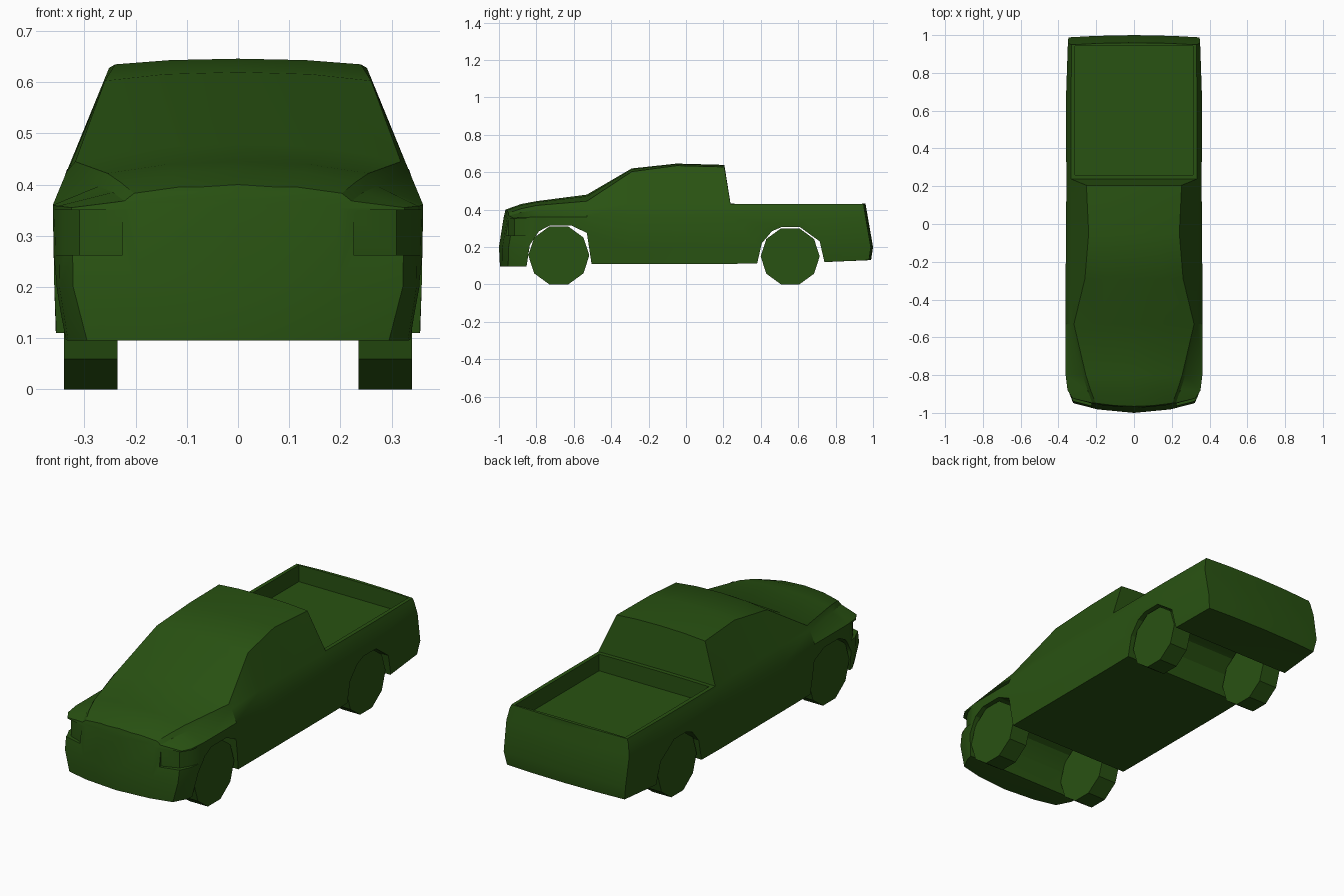
import bpy, bmesh, math

if "Cube" in bpy.data.objects:
    bpy.data.objects.remove(bpy.data.objects["Cube"])

paint = bpy.data.materials.new("green_paint")
paint.diffuse_color = (0.022, 0.085, 0.006, 1)
paint.use_nodes = True
paint.node_tree.nodes["Principled BSDF"].inputs["Base Color"].default_value = paint.diffuse_color


def finish(name, bm):
    bmesh.ops.remove_doubles(bm, verts=bm.verts, dist=0.0004)
    bmesh.ops.recalc_face_normals(bm, faces=bm.faces)
    me = bpy.data.meshes.new(name)
    bm.to_mesh(me)
    bm.free()
    ob = bpy.data.objects.new(name, me)
    bpy.context.collection.objects.link(ob)
    me.materials.append(paint)
    return ob


def prism(name, pts, lo, hi, axis):
    """Extrude an outline along x (points are y,z) or along z (points are x,y)."""
    bm = bmesh.new()
    place = (lambda p, t: (t, p[0], p[1])) if axis == 'x' else (lambda p, t: (p[0], p[1], t))
    a, b = ([bm.verts.new(place(p, t)) for p in pts] for t in (lo, hi))
    n = len(pts)
    bm.faces.new(a)
    bm.faces.new(b)
    for i in range(n):
        j = (i + 1) % n
        bm.faces.new((a[i], a[j], b[j], b[i]))
    return finish(name, bm)


# Curved nose and tail: y position as a function of x and z
def nose(x, z):
    return -1 + 0.5 * x * x + 0.035 * max(0, z - 0.25) / 0.15 + 0.05 * max(0, 0.2 - z)


def tail(x, z):
    return 1 - 0.1 * x * x - 0.04 * max(0, z - 0.2) / 0.23 - 0.15 * max(0, 0.2 - z)


def ring(bm, y, xb, zb, xw, zs, xf, zf, xh, zh, zc, f=1.0):
    """Cross-section: sill, flank, shoulder, beltline, top edge and crown."""
    xm, zm = xh * 0.55, zh + 0.75 * (zc - zh)
    right = [(xb, zb), (xw - 0.003, 0.2), (xw, zs), (xf, zf), (xh, zh), (xm, zm)]
    pts = [(0, zb)] + right + [(0, zc)] + [(-x, z) for x, z in reversed(right)]
    pts = [(x * f, z) for x, z in pts]
    return [bm.verts.new((x, y(x, z) if callable(y) else y, z)) for x, z in pts]


# Body: sections from nose to tail
front = (nose, .295, .095, .325, .355, .222, .368, .203, .383, .40)
rear = (tail, .335, .13, .350, .35, .338, .41, .33, .43, .433)
sections = [
    (-.88, .332, .095, .352, .358, .245, .385, .230, .405, .430),
    (-.80, .345, .10, .362, .36, .272, .397, .255, .422, .445),
    (-.53, .355, .11, .362, .36, .335, .425, .318, .445, .480),
    (-.29, .356, .11, .362, .36, .331, .43, .260, .603, .620),
    (-.05, .356, .11, .360, .36, .331, .43, .240, .635, .646),
    (.205, .356, .11, .358, .36, .333, .425, .252, .628, .639),
    (.238, .356, .11, .358, .36, .337, .415, .333, .43, .433),
    (.64, .356, .115, .361, .35, .339, .415, .334, .43, .433),
]
bm = bmesh.new()
rings = [ring(bm, *front, f=f) for f in (0, 0.6, 1)]
rings += [ring(bm, *s) for s in sections]
rings += [ring(bm, *rear, f=f) for f in (1, 0.6, 0)]
for a, b in zip(rings, rings[1:]):
    for i in range(len(a)):
        j = (i + 1) % len(a)
        bm.faces.new((a[i], a[j], b[j], b[i]))
body = finish("truck_body", bm)

# Cutters: wheel tunnels, cargo bed and headlight recesses
front_arch = [(-.86, 0), (-.852, .10), (-.835, .21), (-.785, .285), (-.73, .314),
              (-.61, .314), (-.53, .275), (-.505, .11), (-.505, 0)]
rear_arch = [(.375, 0), (.38, .11), (.405, .22), (.46, .285), (.51, .306),
             (.61, .306), (.715, .23), (.74, .12), (.745, 0)]
bed = [(-.313, .26), (.313, .26), (.313, .942), (-.313, .942)]
lamp = [(.228, -1.1), (.226, -.95), (.31, -.918), (.34, -.87), (.368, -.80), (.45, -.80), (.45, -1.1)]
cutters = [
    prism("front_arch_cutter", front_arch, -.6, .6, 'x'),
    prism("rear_arch_cutter", rear_arch, -.6, .6, 'x'),
    prism("bed_cutter", bed, .345, .6, 'z'),
    prism("right_lamp_cutter", lamp, .262, .35, 'z'),
    prism("left_lamp_cutter", [(-x, y) for x, y in lamp], .262, .35, 'z'),
]
bpy.context.view_layer.objects.active = body
body.select_set(True)
for c in cutters:
    c.hide_render = True
    mod = body.modifiers.new("cut", 'BOOLEAN')
    mod.operation, mod.object, mod.solver = 'DIFFERENCE', c, 'EXACT'
    bpy.ops.object.modifier_apply(modifier=mod.name)
for c in cutters:
    bpy.data.objects.remove(c)
bpy.ops.object.shade_smooth_by_angle(angle=math.radians(25))

# Wheels: ten-sided drums
for label, cy, h in (("front", -.68, .155), ("rear", .557, .15)):
    r = h / math.cos(math.pi / 10)
    outline = [(cy + r * math.cos(k * math.pi / 5), h + r * math.sin(k * math.pi / 5))
               for k in range(10)]
    for side, lo, hi in (("right", .235, .34), ("left", -.34, -.235)):
        prism(f"{label}_{side}_wheel", outline, lo, hi, 'x')
